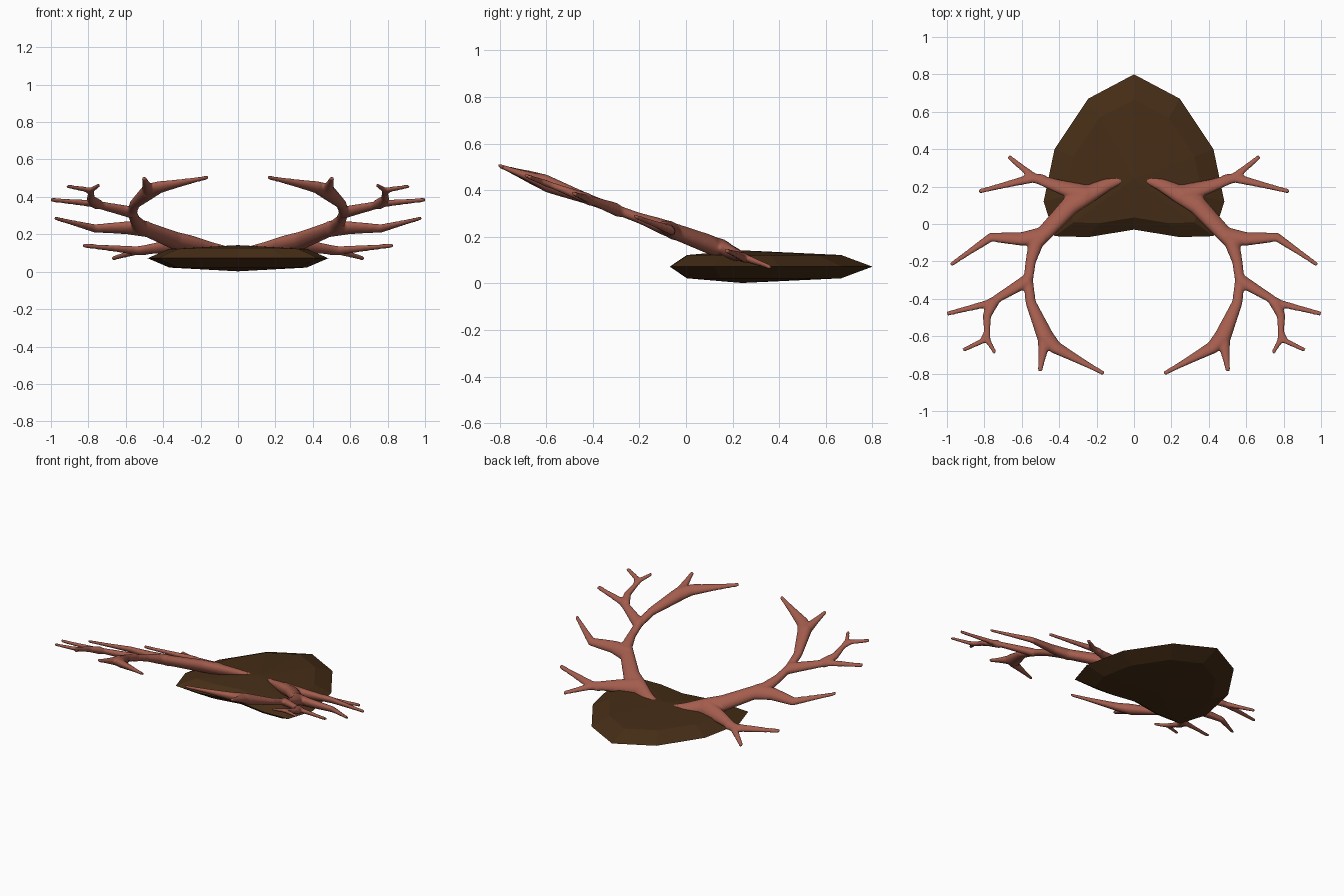
import bpy, bmesh
from mathutils import Matrix, Vector

if "Cube" in bpy.data.objects:
    bpy.data.objects.remove(bpy.data.objects["Cube"])


def add_object(name, mesh, rgb):
    mat = bpy.data.materials.new(name)
    mat.diffuse_color = (*rgb, 1)
    mat.use_nodes = True
    mat.node_tree.nodes["Principled BSDF"].inputs["Base Color"].default_value = mat.diffuse_color
    ob = bpy.data.objects.new(name, mesh)
    bpy.context.collection.objects.link(ob)
    mesh.materials.clear()
    mesh.materials.append(mat)
    return ob


# Faceted shield plaque: sharp rim, shrunken ring and raised centre on both faces
half = [(0, .80), (.245, .67), (.425, .40), (.483, .12), (.425, -.065), (.245, -.07)]
outline = half + [(0, -.03)] + [(-x, y) for x, y in half[:0:-1]]
mid = .072
bm = bmesh.new()
outer = [bm.verts.new((x, y, mid)) for x, y in outline]
for side in (1, -1):
    inner = [bm.verts.new((x * .76, .24 + (y - .24) * .76, mid + side * .05)) for x, y in outline]
    centre = bm.verts.new((0, .24, mid + side * .07))
    for i in range(len(outer)):
        j = i - 1
        bm.faces.new((outer[i], outer[j], inner[j], inner[i]))
        bm.faces.new((inner[i], inner[j], centre))
bmesh.ops.recalc_face_normals(bm, faces=bm.faces)
plaque_mesh = bpy.data.meshes.new("plaque")
bm.to_mesh(plaque_mesh)
bm.free()
add_object("plaque", plaque_mesh, (.06, .026, .008))

# Antler branches are round tubes drawn in plan
curve = bpy.data.curves.new("antler_paths", 'CURVE')
curve.dimensions = '3D'
curve.bevel_depth = 1
curve.bevel_resolution = 4
curve.use_fill_caps = True


def tube(points):
    spline = curve.splines.new('POLY')
    spline.points.add(len(points) - 1)
    for p, (x, y, r) in zip(spline.points, points):
        p.co = (x, y, 0, 1)
        p.radius = r


def tine(r0, r1, *path):
    """Tube along a path, flared at the root and tapering to the tip."""
    path = [Vector(p) for p in path]
    fine = [a.lerp(b, k / 4) for a, b in zip(path, path[1:]) for k in range(4)] + [path[-1]]
    dist = [0]
    for a, b in zip(fine, fine[1:]):
        dist.append(dist[-1] + (b - a).length)
    tube([(*p, r1 + (r0 - r1) * (1 - d / dist[-1]) ** 1.4) for p, d in zip(fine, dist)])


# Main beam and its end fork
tube([(.022, .258, .02), (.14, .215, .036), (.25, .155, .05), (.34, .10, .052), (.47, -.04, .044),
      (.525, -.10, .042), (.552, -.20, .029), (.566, -.30, .027), (.552, -.42, .029), (.475, -.60, .046)])
tine(.045, .012, (.475, -.60), (.42, -.66), (.16, -.80))
tine(.042, .013, (.475, -.60), (.503, -.79))
# First tine
tine(.055, .013, (.25, .155), (.40, .20), (.53, .245), (.672, .362))
tine(.030, .013, (.48, .235), (.54, .246), (.83, .174))
# Second tine
tine(.048, .012, (.48, -.06), (.60, -.08), (.765, -.07), (.98, -.218))
# Third tine and its forks
tine(.036, .013, (.56, -.295), (.77, -.422), (1.0, -.48))
tine(.033, .017, (.75, -.41), (.786, -.49), (.786, -.60))
tine(.019, .012, (.787, -.585), (.81, -.625), (.915, -.675))
tine(.019, .012, (.787, -.585), (.78, -.625), (.742, -.69))

paths = bpy.data.objects.new("antler_paths", curve)
bpy.context.collection.objects.link(paths)
mesh = bpy.data.meshes.new_from_object(paths.evaluated_get(bpy.context.evaluated_depsgraph_get()))
bpy.data.objects.remove(paths)

# Slightly flatten and tilt the antlers so they rise to the front
mesh.transform(Matrix(((1, 0, 0, 0), (0, 1, 0, 0), (0, -.374, .85, .205), (0, 0, 0, 1))))
antlers = add_object("antlers", mesh, (.37, .11, .075))

# Fuse the branches, soften the forks, mirror to the left
fuse = antlers.modifiers.new("fuse", 'REMESH')
fuse.mode = 'VOXEL'
fuse.voxel_size = .007
fuse.use_smooth_shade = True
soft = antlers.modifiers.new("soften", 'SMOOTH')
soft.factor = .5
soft.iterations = 8
mirror = antlers.modifiers.new("mirror", 'MIRROR')
mirror.use_mirror_merge = False
